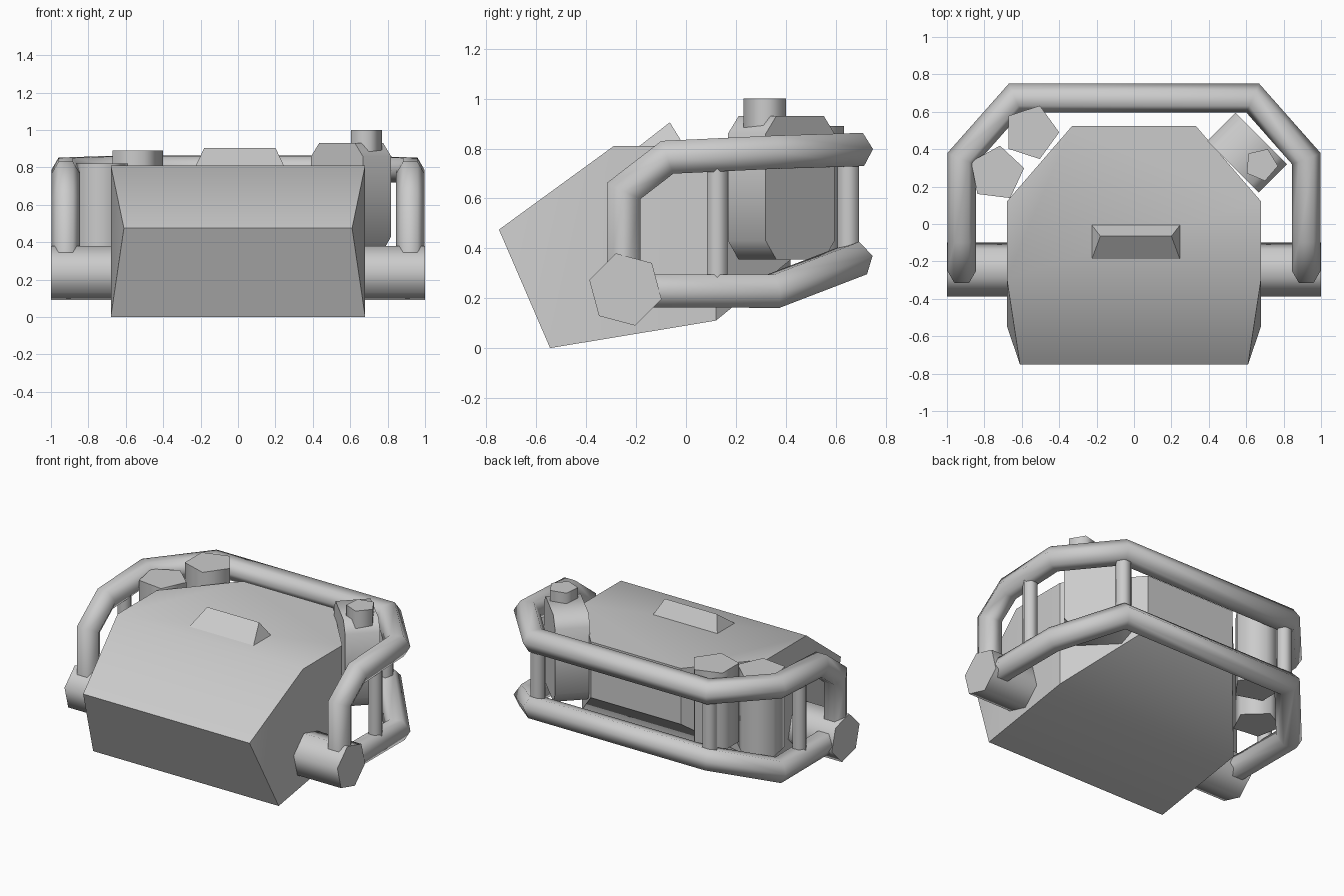
import bpy, bmesh
from math import cos, sin, radians, pi
from mathutils import Vector as V

if "Cube" in bpy.data.objects:
    bpy.data.objects.remove(bpy.data.objects["Cube"])


def loft(name, rings, angle=75):
    """Skin equal-sized rings, cap both ends, smooth below the given angle."""
    bm = bmesh.new()
    rows = [[bm.verts.new(p) for p in ring] for ring in rings]
    n = len(rows[0])
    for a, b in zip(rows, rows[1:]):
        for i in range(n):
            j = (i + 1) % n
            bm.faces.new((a[i], a[j], b[j], b[i]))
    bm.faces.new(rows[0][::-1])
    bm.faces.new(rows[-1])
    bmesh.ops.recalc_face_normals(bm, faces=bm.faces)
    me = bpy.data.meshes.new(name)
    bm.to_mesh(me)
    bm.free()
    ob = bpy.data.objects.new(name, me)
    bpy.context.collection.objects.link(ob)
    bpy.ops.object.select_all(action='DESELECT')
    ob.select_set(True)
    bpy.context.view_layer.objects.active = ob
    bpy.ops.object.shade_smooth_by_angle(angle=radians(angle))
    return ob


def hull(name, points, angle):
    bm = bmesh.new()
    for p in points:
        bm.verts.new(p)
    bmesh.ops.convex_hull(bm, input=bm.verts)
    bmesh.ops.dissolve_limit(bm, angle_limit=0.02, verts=bm.verts, edges=bm.edges)
    bmesh.ops.recalc_face_normals(bm, faces=bm.faces)
    me = bpy.data.meshes.new(name)
    bm.to_mesh(me)
    bm.free()
    ob = bpy.data.objects.new(name, me)
    bpy.context.collection.objects.link(ob)
    bpy.ops.object.select_all(action='DESELECT')
    ob.select_set(True)
    bpy.context.view_layer.objects.active = ob
    bpy.ops.object.shade_smooth_by_angle(angle=radians(angle))
    return ob


def prism(name, sides, r, x, y, z0, z1, turn=0):
    """Upright regular prism."""
    angs = [radians(turn) + 2 * pi * i / sides for i in range(sides)]
    return loft(name, [[(x + r * cos(a), y + r * sin(a), z) for a in angs] for z in (z0, z1)])


def tube(name, half_path, r=0.077):
    """Mitred six-sided tube along a path mirrored across x = 0."""
    pts = [V(p) for p in half_path]
    pts += [V((-p.x, p.y, p.z)) for p in reversed(pts)]
    dirs = [(b - a).normalized() for a, b in zip(pts, pts[1:])]
    u = V((1, 0, 0))
    w = dirs[0].cross(u)
    ring = [pts[0] + r * (cos(i * pi / 3) * u + sin(i * pi / 3) * w) for i in range(6)]
    rings = [ring]
    for i in range(1, len(pts)):
        d = dirs[i - 1]
        n = d + dirs[i] if i < len(dirs) else d
        ring = [p + d * ((pts[i] - p).dot(n) / d.dot(n)) for p in ring]
        rings.append(ring)
    return loft(name, rings)


# Main body: pinched nose, chamfered rear corners, undercut back
half = [(.61, -.75, .475), (.68, -.545, 0), (.68, .12, .11), (.33, .525, .44),
        (.33, .525, .81), (.68, .12, .81), (.68, -.29, .81)]
hull("main_body", [(s * x, y, z) for x, y, z in half for s in (1, -1)], 40)

# Wedge on the roof
hull("roof_wedge", [(.01 + s * x, y, z) for s in (1, -1)
                    for x, y, z in ((.24, -.2, .80), (.19, -.065, .905), (.24, 0, .80))], 20)

# Frame tubes
tube("upper_frame", [(.921, -.25, .25), (.921, -.25, .63), (.921, -.075, .765),
                     (.921, .35, .785), (.635, .673, .795)])
tube("lower_frame", [(.921, -.2, .23), (.921, .35, .228), (.635, .673, .352)])

# Side hubs and frame posts
for side, s in (("right", 1), ("left", -1)):
    angs = [radians(45 + 60 * i) for i in range(6)]
    loft(side + "_hub", [[(s * x, -.243 + .15 * cos(a), .235 + .15 * sin(a)) for a in angs]
                         for x in (.6, 1.0)])
    prism(side + "_side_post", 6, .047, s * .92, .125, .23, .77)
    prism(side + "_rear_post", 6, .05, s * .63, .65, .35, .79)

# Canisters on the left
prism("tall_canister", 5, .15, -.55, .49, .37, .89, 0)
prism("low_canister", 5, .15, -.735, .27, .29, .82, 11)

# Diagonal pack on the right with chamfered top and bottom
outline = [(-.195, .43), (-.135, .355), (.135, .355), (.195, .43),
           (.195, .86), (.135, .93), (-.135, .93), (-.195, .86)]
k = 2 ** -.5
loft("side_pack", [[(.605 + (u + v) * k, .382 + (v - u) * k, z) for u, z in outline]
                   for v in (-.107, .107)], 60)
prism("pack_knob", 5, .09, .68, .318, .85, 1.0, -77)
